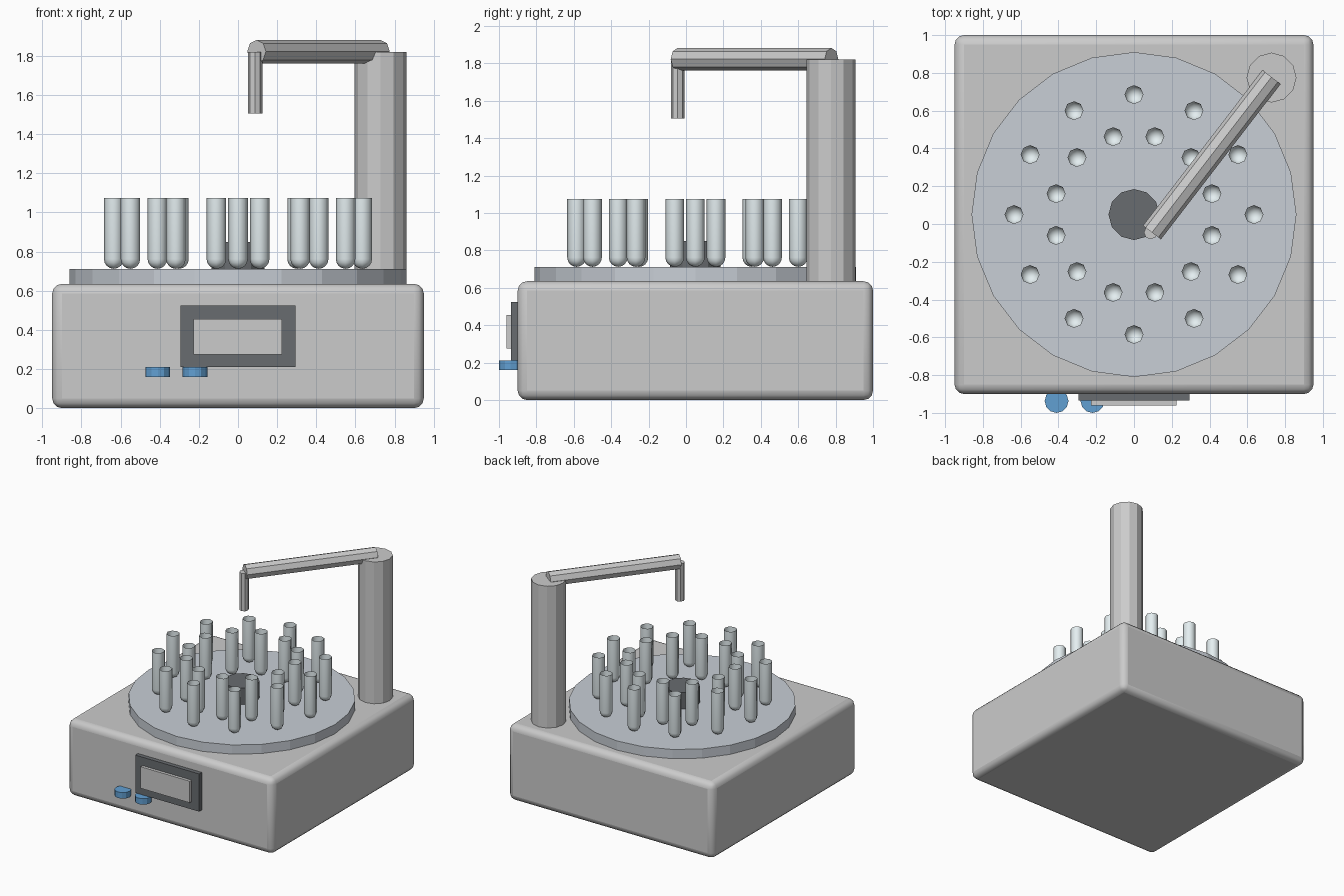
import bpy, bmesh, math
from mathutils import Vector

if "Cube" in bpy.data.objects:
    bpy.data.objects.remove(bpy.data.objects["Cube"])

CY = 0.05  # carousel and housing centre in y


def material(name, rgb):
    m = bpy.data.materials.new(name)
    m.diffuse_color = (*rgb, 1)
    m.use_nodes = True
    m.node_tree.nodes["Principled BSDF"].inputs["Base Color"].default_value = m.diffuse_color
    return m


DISC = material("disc_grey", (0.58, 0.62, 0.67))
DARK = material("dark_grey", (0.14, 0.15, 0.16))
LIGHT = material("light_grey", (0.85, 0.86, 0.88))
GLASS = material("glass", (0.78, 0.86, 0.88))
BLUE = material("blue", (0.12, 0.35, 0.65))


def add_object(name, mesh, mat=None):
    ob = bpy.data.objects.new(name, mesh)
    bpy.context.collection.objects.link(ob)
    if mat and not mesh.materials:
        mesh.materials.append(mat)
    return ob


def box(name, lo, hi, mat=None):
    lo, hi = Vector(lo), Vector(hi)
    bm = bmesh.new()
    bmesh.ops.create_cube(bm, size=1)
    bmesh.ops.scale(bm, vec=hi - lo, verts=bm.verts)
    bmesh.ops.translate(bm, vec=(lo + hi) / 2, verts=bm.verts)
    mesh = bpy.data.meshes.new(name)
    bm.to_mesh(mesh)
    bm.free()
    return add_object(name, mesh, mat)


def rod(name, start, end, radius, sides, mat=None):
    start, end = Vector(start), Vector(end)
    axis = end - start
    bm = bmesh.new()
    bmesh.ops.create_cone(bm, cap_ends=True, segments=sides, radius1=radius,
                          radius2=radius, depth=axis.length)
    mesh = bpy.data.meshes.new(name)
    bm.to_mesh(mesh)
    bm.free()
    ob = add_object(name, mesh, mat)
    ob.location = (start + end) / 2
    ob.rotation_mode = 'QUATERNION'
    if math.hypot(axis.x, axis.y) > 1e-6:
        ob.rotation_quaternion = axis.to_track_quat('Z', 'Y')
    return ob


def tube_mesh(radius, height, sides=8, rings=4):
    """Open-topped test tube with a hemispherical bottom at z = 0."""
    bm = bmesh.new()
    profile = [(radius * math.sin(a), radius * (1 - math.cos(a)))
               for a in (math.pi / 2 * i / rings for i in range(1, rings + 1))]
    profile.append((radius, height))
    loops = [[bm.verts.new((r * math.cos(math.tau * i / sides),
                            r * math.sin(math.tau * i / sides), z))
              for i in range(sides)] for r, z in profile]
    tip = bm.verts.new((0, 0, 0))
    for i in range(sides):
        j = (i + 1) % sides
        bm.faces.new((tip, loops[0][j], loops[0][i]))
        for a, b in zip(loops, loops[1:]):
            bm.faces.new((a[i], a[j], b[j], b[i]))
    for f in bm.faces:
        f.smooth = True
    mesh = bpy.data.meshes.new("sample_tube")
    bm.to_mesh(mesh)
    bm.free()
    return mesh


# Rounded housing
housing = box("housing", (-0.95, CY - 0.95, 0), (0.95, CY + 0.95, 0.635))
bev = housing.modifiers.new("rounding", 'BEVEL')
bev.width = 0.05
bev.segments = 3
bpy.context.view_layer.objects.active = housing
housing.select_set(True)
bpy.ops.object.shade_smooth_by_angle(angle=math.radians(40))
housing.select_set(False)

# Carousel disc and hub
rod("carousel_disc", (0, CY, 0.625), (0, CY, 0.712), 0.86, 24, DISC)
rod("carousel_hub", (0, CY, 0.70), (0, CY, 0.85), 0.135, 12, DARK)

# Two rings of sample tubes
tube = tube_mesh(0.05, 0.363)
for ring, radius, offset in (("outer", 0.635, 0), ("inner", 0.427, 15)):
    for i in range(12):
        a = math.radians(30 * i + offset)
        ob = add_object(f"{ring}_tube_{i + 1}", tube, GLASS)
        ob.location = (radius * math.cos(a), CY + radius * math.sin(a), 0.712)

# Post, sampling arm and probe
rod("arm_post", (0.728, 0.775, 0.62), (0.728, 0.775, 1.82), 0.132, 12, LIGHT)
rod("sampling_arm", (0.728, 0.778, 1.822), (0.095, -0.045, 1.822), 0.06, 8, LIGHT)
rod("probe", (0.088, -0.045, 1.505), (0.088, -0.045, 1.82), 0.036, 8, LIGHT)

# Front display and buttons
box("display_frame", (-0.295, -0.935, 0.21), (0.295, -0.89, 0.525), DARK)
box("display_screen", (-0.228, -0.96, 0.275), (0.226, -0.92, 0.455), LIGHT)
for i, x in enumerate((-0.41, -0.22)):
    rod(f"button_{i + 1}", (x, -0.937, 0.16), (x, -0.937, 0.21), 0.063, 12, BLUE)
